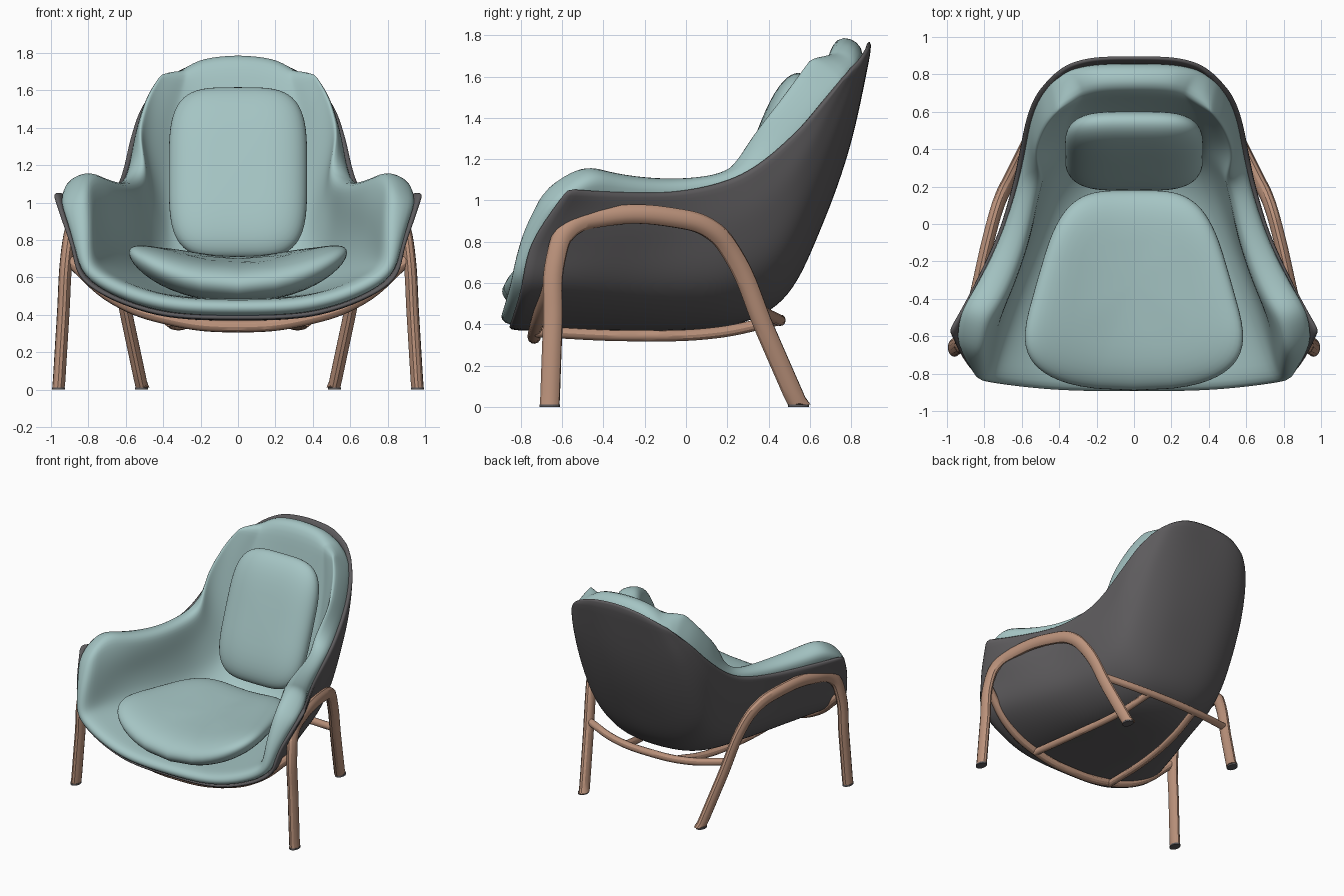
import bpy, bmesh, math
from mathutils import Vector

if "Cube" in bpy.data.objects:
    bpy.data.objects.remove(bpy.data.objects["Cube"])


def material(name, rgb):
    m = bpy.data.materials.new(name)
    m.diffuse_color = (*rgb, 1)
    m.use_nodes = True
    m.node_tree.nodes["Principled BSDF"].inputs["Base Color"].default_value = m.diffuse_color
    return m


TEAL = material("teal fabric", (0.375, 0.555, 0.55))
GREY = material("dark grey shell", (0.11, 0.105, 0.11))
WOOD = material("light wood", (0.50, 0.29, 0.20))

# Half ribs of the shell, centre line to rim, from front lip to head
RIBS = [
    [(0, -.86, .37), (.45, -.85, .40), (.82, -.80, .56), (.91, -.745, .79), (1.0, -.57, 1.05)],
    [(0, -.45, .37), (.40, -.45, .40), (.70, -.43, .55), (.82, -.40, .79), (.88, -.36, 1.04)],
    [(0, -.05, .37), (.34, -.05, .40), (.59, -.05, .56), (.69, -.06, .82), (.74, -.07, 1.04)],
    [(0, .25, .40), (.30, .26, .44), (.52, .25, .60), (.62, .22, .85), (.66, .18, 1.09)],
    [(0, .49, .54), (.28, .48, .58), (.48, .46, .73), (.58, .41, .96), (.62, .36, 1.18)],
    [(0, .66, .88), (.26, .65, .90), (.45, .62, 1.0), (.55, .58, 1.18), (.58, .55, 1.345)],
    [(0, .80, 1.28), (.25, .79, 1.30), (.42, .76, 1.36), (.50, .71, 1.43), (.53, .68, 1.49)],
    [(0, .905, 1.77), (.20, .90, 1.75), (.33, .87, 1.70), (.41, .82, 1.65), (.46, .77, 1.595)],
]
FULL = [[Vector((-x, y, z)) for x, y, z in r[:0:-1]] + [Vector(p) for p in r] for r in RIBS]


def spline(pts, t):
    n = len(pts)
    i = max(0, min(n - 2, math.floor(t)))
    f = t - i
    b, c = pts[i], pts[i + 1]
    a = pts[i - 1] if i > 0 else 2 * b - c
    d = pts[i + 2] if i < n - 2 else 2 * c - b
    return b + .5 * f * ((c - a) + f * ((2 * a - 5 * b + 4 * c - d) + f * (3 * (b - c) + d - a)))


def surf(u, v):
    return spline([spline(r, (v + 1) * 4) for r in FULL], u)


def inward(u, v):
    u, v, e = max(.1, min(5.6, u)), max(-.88, min(.88, v)), .05
    return (surf(u, v + e) - surf(u, v - e)).cross(surf(u + e, v) - surf(u - e, v)).normalized()


def ramp(x, a, b):
    s = max(0, min(1, (x - a) / (b - a)))
    return s * s * (3 - 2 * s)


def puff(u, v):
    """Inward direction that leans forward along the rim of the back."""
    k = .75 * ramp(u, 2.8, 5) * ramp(abs(v), .35, 1)
    return (inward(u, v) * (1 - k) + Vector((0, -.80, .60)) * k).normalized()


def finish(name, bm, mat, levels=0):
    bmesh.ops.recalc_face_normals(bm, faces=bm.faces[:])
    me = bpy.data.meshes.new(name)
    bm.to_mesh(me)
    bm.free()
    me.materials.append(mat)
    for p in me.polygons:
        p.use_smooth = True
    ob = bpy.data.objects.new(name, me)
    bpy.context.collection.objects.link(ob)
    if levels:
        s = ob.modifiers.new("smooth", 'SUBSURF')
        s.levels = s.render_levels = levels
    return ob


def slab(name, mat, nu, nv, u0, u1, vmax, direction, low, high, levels):
    """Closed slab between two offsets of the shell surface."""
    bm = bmesh.new()
    layers = []
    for side, off in enumerate((low, high)):
        rows = []
        for i in range(nu + 1):
            u = u0 + (u1 - u0) * i / nu
            row = []
            for j in range(nv + 1):
                v = vmax(u) * (2 * j / nv - 1)
                d = direction(u, v) if side else inward(u, v)
                row.append(bm.verts.new(surf(u, v) + d * off(u, v)))
            rows.append(row)
        for i in range(nu):
            for j in range(nv):
                bm.faces.new((rows[i][j], rows[i][j + 1], rows[i + 1][j + 1], rows[i + 1][j]))
        layers.append([rows[0][j] for j in range(nv)] + [rows[i][nv] for i in range(nu)]
                      + [rows[nu][j] for j in range(nv, 0, -1)] + [rows[i][0] for i in range(nu, 0, -1)])
    a, b = layers
    for k in range(len(a)):
        m = (k + 1) % len(a)
        bm.faces.new((a[k], a[m], b[m], b[k]))
    return finish(name, bm, mat, levels)


def liner_thickness(u, v):
    # Thicker up the back and along the arm tops
    return .115 + .085 * ramp(u, 1.5, 5.5) + .09 * ramp(abs(v), .6, 1) * (1 - ramp(u, 1.0, 3.5))


def liner_width(u):
    # Rolls over the arm rim, rounded at the front corner
    return 1 + .10 * max(0, 1 - u / 4.5) - .13 * max(0, 1 - u / .8) ** 2


# Shell and padded liner
slab("shell", GREY, 28, 40, 0, 7, lambda u: 1, inward, lambda u, v: 0, lambda u, v: .032, 1)
slab("padded_liner", TEAL, 18, 20, -.10, 6.97, liner_width, puff, lambda u, v: .022, liner_thickness, 2)


def pillow(name, warp, power, edge):
    """Rounded cushion: unit superellipsoid passed through a warp."""
    def sp(x, p):
        return math.copysign(abs(x) ** p, x)
    bm = bmesh.new()
    na, nb = 64, 22
    rings = []
    for b in range(1, nb):
        t = math.pi * (b / nb - .5)
        r, z = math.cos(t) ** edge, math.sin(t)
        rings.append([bm.verts.new(warp(r * sp(math.cos(2 * math.pi * a / na), power),
                                        r * sp(math.sin(2 * math.pi * a / na), power), z))
                      for a in range(na)])
    for p, q in zip(rings, rings[1:]):
        for a in range(na):
            m = (a + 1) % na
            bm.faces.new((p[a], p[m], q[m], q[a]))
    for ring, z in ((rings[0], -1), (rings[-1], 1)):
        c = bm.verts.new(warp(0, 0, z))
        for a in range(na):
            bm.faces.new((ring[a], ring[(a + 1) % na], c))
    finish(name, bm, TEAL)


def seat_warp(px, py, pz):
    x = px * (.52 - .14 * py)
    y = -.31 + .49 * py - .09 * (1 - px * px) * max(0, -py)
    return (x, y, .59 + .11 * pz + .03 * py + .17 * (x / .6) ** 2)


def back_warp(px, py, pz):
    p = Vector((0, .39, 1.16)) + Vector((0, .35, .937)) * (.485 * py) + Vector((0, -.937, .35)) * (.105 * pz)
    return (.37 * px, p.y, p.z)


pillow("seat_cushion", seat_warp, .5, .42)
pillow("back_cushion", back_warp, .52, .5)


def tube(name, pts, radius, squash=1):
    """Bent rod; squash narrows its section along x."""
    cu = bpy.data.curves.new(name, 'CURVE')
    cu.dimensions = '3D'
    cu.bevel_depth = radius
    cu.bevel_resolution = 4
    cu.resolution_u = 8
    cu.use_fill_caps = True
    s = cu.splines.new('BEZIER')
    s.bezier_points.add(len(pts) - 1)
    for bp, (x, y, z) in zip(s.bezier_points, pts):
        bp.co = (x / squash, y, z)
        bp.handle_left_type = bp.handle_right_type = 'AUTO'
    cu.materials.append(WOOD)
    ob = bpy.data.objects.new(name, cu)
    bpy.context.collection.objects.link(ob)
    bpy.ops.object.select_all(action='DESELECT')
    ob.select_set(True)
    bpy.context.view_layer.objects.active = ob
    bpy.ops.object.convert(target='MESH')
    ob = bpy.context.view_layer.objects.active
    for v in ob.data.vertices:
        v.co.x *= squash
        v.co.z = max(v.co.z, .012)
    bpy.ops.object.shade_smooth_by_angle()


LEG = [(.96, -.66, -.01), (.935, -.645, .40), (.915, -.63, .72), (.89, -.57, .86), (.85, -.40, .92),
       (.77, -.05, .915), (.72, .12, .86), (.67, .225, .74), (.59, .385, .37), (.505, .56, -.03)]

for side, sx in (("right", 1), ("left", -1)):
    # Leg arch from front foot over to rear foot
    tube(side + "_leg_arch", [(sx * x, y, z) for x, y, z in LEG], .048, .7)
    # Runner under the seat
    tube(side + "_under_runner", [(sx * .37, -.73, .365), (sx * .33, -.25, .345),
                                  (sx * .27, .15, .36), (sx * .22, .44, .42)], .027)
    # Foot pads
    for end, x, y in (("front", .96, -.66), ("rear", .517, .545)):
        bm = bmesh.new()
        bmesh.ops.create_cone(bm, cap_ends=True, segments=20, radius1=.05, radius2=.05, depth=.013)
        bmesh.ops.scale(bm, verts=bm.verts[:], vec=(.7, 1, 1))
        bmesh.ops.translate(bm, verts=bm.verts[:], vec=(sx * x, y, .0065))
        pad = finish(side + "_" + end + "_foot_pad", bm, GREY)
        for p in pad.data.polygons:
            p.use_smooth = False

# Cross bars between the legs
tube("front_cross_bar", [(-.90, -.64, .69), (-.66, -.70, .485), (-.36, -.73, .375), (0, -.735, .338),
                         (.36, -.73, .375), (.66, -.70, .485), (.90, -.64, .69)], .032)
tube("rear_cross_bar", [(-.61, .35, .47), (-.32, .43, .43), (0, .455, .42),
                        (.32, .43, .43), (.61, .35, .47)], .028)
